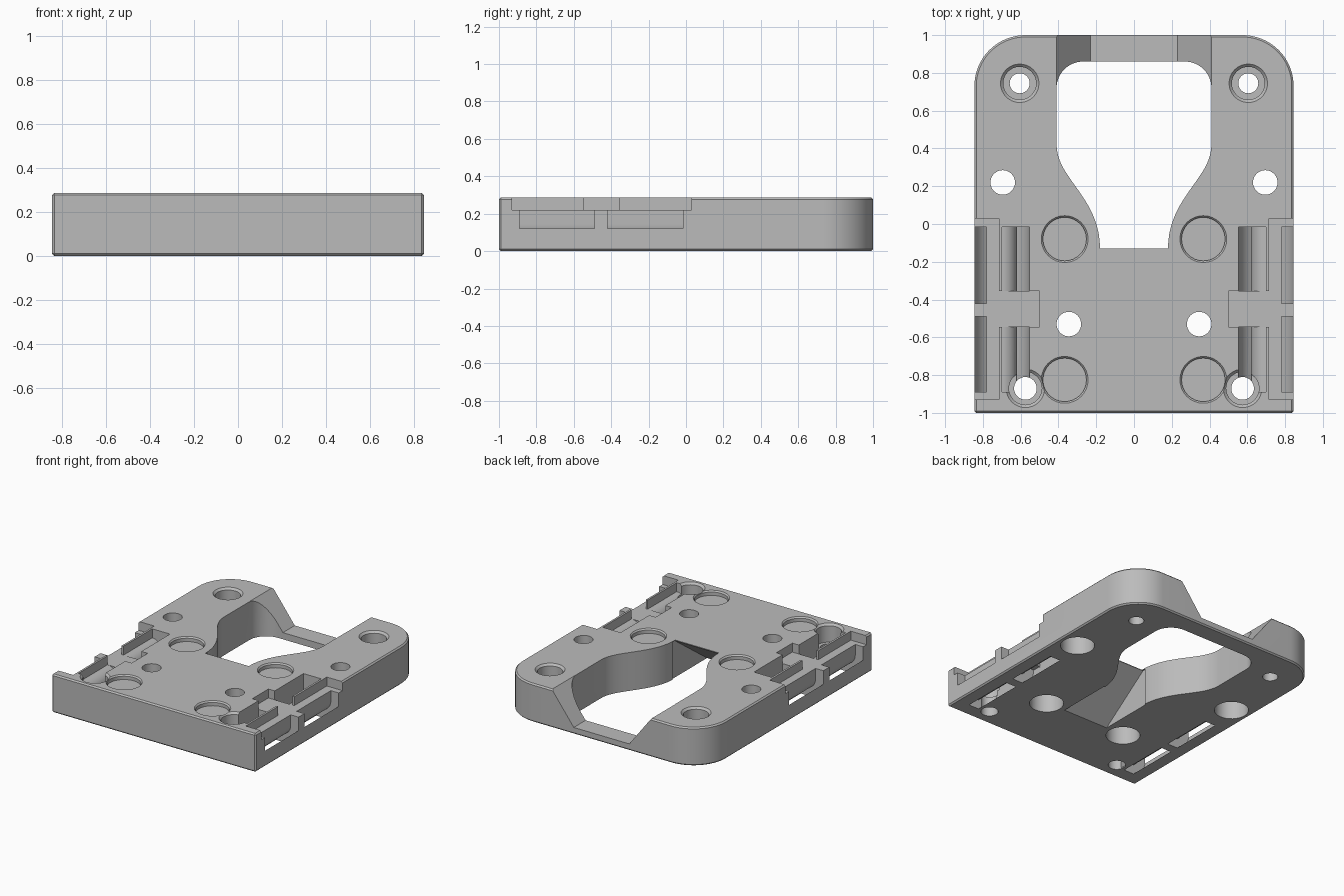
import bpy, bmesh, math
from mathutils import Vector
from mathutils.geometry import interpolate_bezier

if "Cube" in bpy.data.objects:
    bpy.data.objects.remove(bpy.data.objects["Cube"])

W, TOP, CORNER = 0.845, 0.287, 0.27

grey = bpy.data.materials.new("plain_grey")
grey.use_nodes = True
grey.diffuse_color = (0.5, 0.5, 0.5, 1)
grey.node_tree.nodes["Principled BSDF"].inputs["Base Color"].default_value = (0.5, 0.5, 0.5, 1)


def finish(bm, name):
    bmesh.ops.recalc_face_normals(bm, faces=bm.faces)
    mesh = bpy.data.meshes.new(name)
    bm.to_mesh(mesh)
    bm.free()
    mesh.materials.append(grey)
    obj = bpy.data.objects.new(name, mesh)
    bpy.context.collection.objects.link(obj)
    return obj


def loft(bm, rings):
    """Skin a stack of equal-length point rings and cap both ends."""
    rows = [[bm.verts.new(p) for p in ring] for ring in rings]
    n = len(rows[0])
    for a, b in zip(rows, rows[1:]):
        for i in range(n):
            j = (i + 1) % n
            bm.faces.new((a[i], a[j], b[j], b[i]))
    bm.faces.new(rows[0])
    bm.faces.new(rows[-1])


def arc(cx, cy, r, start, end, steps=16):
    angles = [math.radians(start + (end - start) * i / steps) for i in range(steps + 1)]
    return [(cx + r * math.cos(a), cy + r * math.sin(a)) for a in angles]


def prism(name, points, axis, low, high):
    """Extrude a 2D outline along x, y or z."""
    place = {"x": lambda u, v, d: (d, u, v),
             "y": lambda u, v, d: (u, d, v),
             "z": lambda u, v, d: (u, v, d)}[axis]
    bm = bmesh.new()
    loft(bm, [[place(u, v, d) for u, v in points] for d in (low, high)])
    return finish(bm, name)


def box(name, x0, x1, y0, y1, z0, z1):
    return prism(name, [(x0, y0), (x1, y0), (x1, y1), (x0, y1)], "z", z0, z1)


def bore(name, x, y, steps):
    """Turned cutter from (radius, height) steps."""
    bm = bmesh.new()
    loft(bm, [[(px, py, z) for px, py in arc(x, y, r, 0, 348.75, 31)] for r, z in steps])
    return finish(bm, name)


# Plate: rounded back corners, fine chamfer around the rims and front corners
outline = ([(-W, -1), (W, -1)] + arc(W - CORNER, 1 - CORNER, CORNER, 0, 90)
           + arc(CORNER - W, 1 - CORNER, CORNER, 90, 180))
plate = prism("mounting_plate", outline, "z", 0, TOP)
bm = bmesh.new()
bm.from_mesh(plate.data)
rim = [e for e in bm.edges
       if abs(e.verts[0].co.z - e.verts[1].co.z) < 0.001
       or all(v.co.y < -0.99 for v in e.verts)]
bmesh.ops.bevel(bm, geom=rim, offset=0.01, segments=1, affect="EDGES")
bm.to_mesh(plate.data)
bm.free()

cutters = []

# Keyhole opening with rounded back corners and a waisted front
waist = interpolate_bezier(Vector((0.18, -0.13)), Vector((0.18, 0.14)),
                           Vector((0.41, 0.24)), Vector((0.41, 0.42)), 20)
half = [(p.x, p.y) for p in waist] + arc(0.27, 0.72, 0.14, 0, 90, 12)
keyhole = half + [(-x, y) for x, y in reversed(half)]
cutters.append(prism("keyhole_cutter", keyhole, "z", -0.1, 0.5))

# Sloped notch through the back wall
notch = [(-0.23, 0.05), (0.23, 0.05), (0.448, 0.335), (-0.448, 0.335)]
cutters.append(prism("back_notch_cutter", notch, "y", 0.72, 1.1))

# Ramp under the front of the opening
ramp = [(-0.535, -0.01), (-0.13, TOP - 0.005), (-0.1, TOP - 0.005), (-0.1, -0.01)]
cutters.append(prism("ramp_cutter", ramp, "x", -0.19, 0.19))

# Strap channel profile: a ring around a core, open at the side and top
CX, CZ, R, CORE = 0.70, 0.14, 0.147, 0.08
channel = (arc(CX, CZ, R, 180, 360) + [(0.9, CZ + 0.01), (0.9, 0.25), (CX + CORE, 0.25)]
           + arc(CX, CZ, CORE, 360, 180))
pocket = (arc(CX, CZ, CORE, 90, 195) + arc(CX, CZ, R, 195, 180, 3)
          + [(CX - R, 0.4), (CX, 0.4)])

for side in (1, -1):
    def flip(points):
        return [(side * u, v) for u, v in points]

    # Stepped recess along the side
    cutters.append(box("side_recess_cutter", side * 0.715, side, -0.93, 0.03, 0.22, 0.4))
    cutters.append(box("inner_recess_cutter", side * 0.5, side, -0.545, -0.355, 0.22, 0.4))

    # Two strap channels with top pockets
    for y0, y1, p0, p1 in ((-0.42, -0.015, -0.355, -0.015), (-0.89, -0.49, -0.89, -0.545)):
        cutters.append(prism("strap_channel_cutter", flip(channel), "y", y0, y1))
        cutters.append(prism("strap_pocket_cutter", flip(pocket), "y", p0, p1))

    # Screw holes countersunk from the top
    for x, y, r in ((0.605, 0.745, 0.053), (0.575, -0.87, 0.06)):
        cutters.append(bore("screw_hole_cutter", side * x, y,
                            [(r, -0.1), (r, 0.15), (0.087, 0.15), (0.087, TOP - 0.015),
                             (0.102, TOP), (0.102, 0.4)]))

    # Bolt holes with wide bores from below
    for x, y in ((0.695, 0.22), (0.345, -0.53)):
        cutters.append(bore("bolt_hole_cutter", side * x, y,
                            [(0.118, -0.1), (0.118, 0.17), (0.065, 0.17), (0.065, 0.4)]))

    # Shallow round seats
    for y in (-0.08, -0.825):
        cutters.append(bore("round_seat_cutter", side * 0.367, y,
                            [(0.115, TOP - 0.035), (0.115, TOP - 0.01),
                             (0.124, TOP), (0.124, 0.4)]))

# Cut everything from the plate, then drop the cutters
for cutter in cutters:
    cutter.hide_render = True
    mod = plate.modifiers.new(cutter.name, "BOOLEAN")
    mod.operation = "DIFFERENCE"
    mod.solver = "EXACT"
    mod.object = cutter
bpy.context.view_layer.update()
result = bpy.data.meshes.new_from_object(
    plate.evaluated_get(bpy.context.evaluated_depsgraph_get()))
plate.modifiers.clear()
plate.data = result
result.materials.clear()
result.materials.append(grey)
for poly in result.polygons:
    poly.material_index = 0
for cutter in cutters:
    bpy.data.objects.remove(cutter)

# Smooth the round walls and keep edges crisp
bpy.ops.object.select_all(action="DESELECT")
plate.select_set(True)
bpy.context.view_layer.objects.active = plate
bpy.ops.object.shade_smooth_by_angle(angle=math.radians(30))
